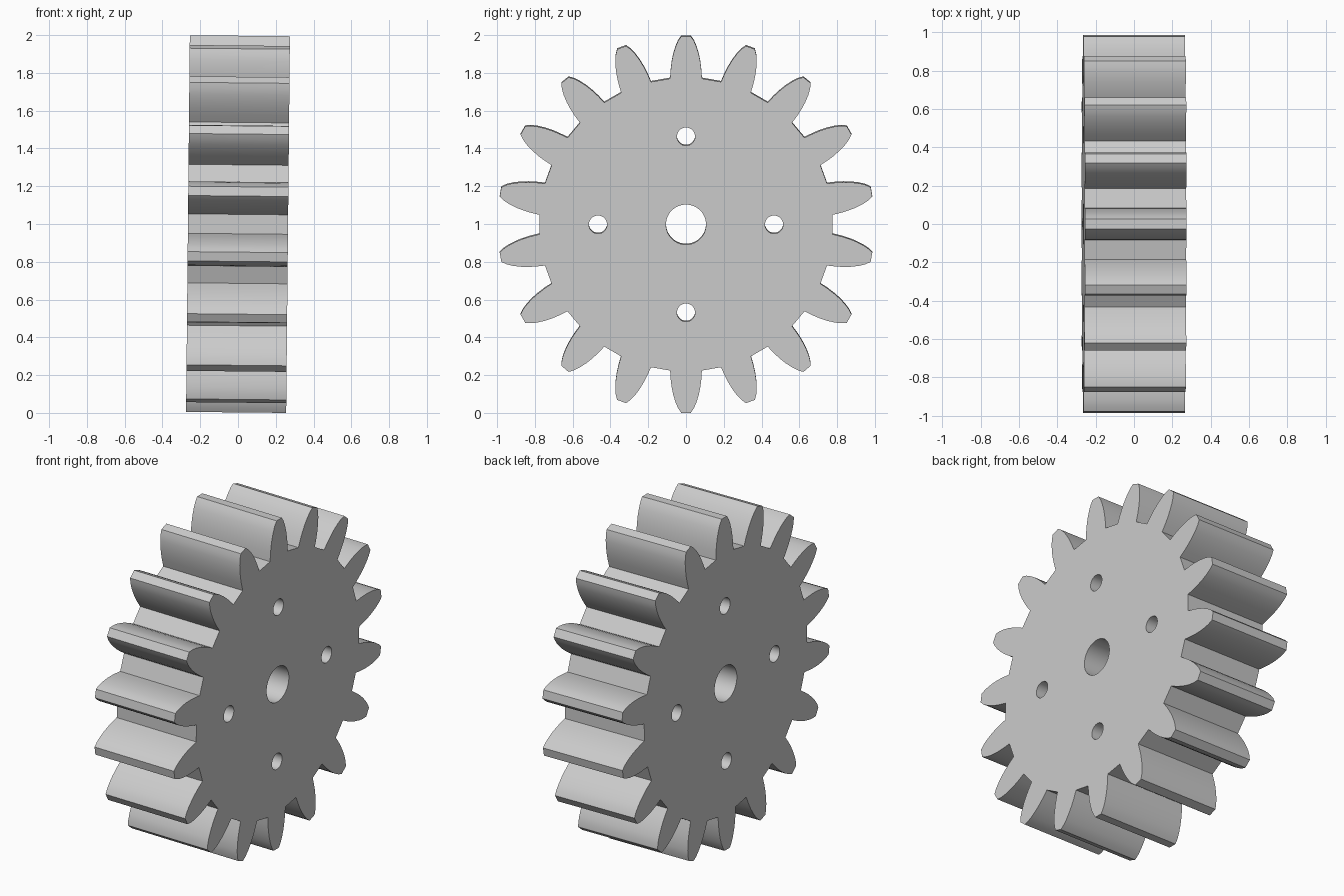
import bpy, bmesh
from math import sin, cos, pi, radians
from mathutils import Vector, Matrix

cube = bpy.data.objects.get("Cube")
if cube:
    bpy.data.objects.remove(cube, do_unlink=True)

TEETH = 18
WIDTH = 0.53
# Half tooth profile: (half width, distance from axle), root to tip
FLANK = [(0.084, 0.773), (0.081, 0.82), (0.076, 0.86), (0.068, 0.90),
         (0.056, 0.94), (0.042, 0.972), (0.025, 0.997)]

steel = bpy.data.materials.new("plain grey")
steel.use_nodes = True
grey = (0.6, 0.6, 0.6, 1)
steel.diffuse_color = grey
steel.node_tree.nodes["Principled BSDF"].inputs["Base Color"].default_value = grey


def circle(cy, cz, r, n):
    return [(cy + r * cos(2 * pi * i / n), cz + r * sin(2 * pi * i / n)) for i in range(n)]


def add_loop(bm, points):
    verts = [bm.verts.new((-WIDTH / 2, y, z)) for y, z in points]
    return [bm.edges.new((a, verts[i - 1])) for i, a in enumerate(verts)]


# Toothed outline
tooth = [(-w, r) for w, r in FLANK] + [(w, r) for w, r in reversed(FLANK)]
outline = []
for i in range(TEETH):
    a = 2 * pi * i / TEETH
    outline += [(w * cos(a) + r * sin(a), r * cos(a) - w * sin(a)) for w, r in tooth]

# Face with axle hole and four bolt holes
bm = bmesh.new()
edges = add_loop(bm, outline)
edges += add_loop(bm, circle(0, 0, 0.106, 64))
for y, z in ((1, 0), (0, 1), (-1, 0), (0, -1)):
    edges += add_loop(bm, circle(0.466 * y, 0.466 * z, 0.048, 40))
bmesh.ops.triangle_fill(bm, use_beauty=True, edges=edges, normal=Vector((-1, 0, 0)))

# Thickness
result = bmesh.ops.extrude_face_region(bm, geom=bm.faces[:], use_keep_orig=True)
far = [g for g in result["geom"] if isinstance(g, bmesh.types.BMVert)]
bmesh.ops.translate(bm, vec=(WIDTH, 0, 0), verts=far)
bmesh.ops.recalc_face_normals(bm, faces=bm.faces[:])

# Slight lean, standing on the ground
bm.transform(Matrix.Rotation(radians(0.57), 4, 'Y'))
low = min(v.co.z for v in bm.verts)
bmesh.ops.translate(bm, vec=(0, 0, -low), verts=bm.verts[:])

mesh = bpy.data.meshes.new("spur_gear")
bm.to_mesh(mesh)
bm.free()
mesh.materials.append(steel)
gear = bpy.data.objects.new("spur_gear", mesh)
bpy.context.collection.objects.link(gear)

for o in bpy.context.selected_objects:
    o.select_set(False)
gear.select_set(True)
bpy.context.view_layer.objects.active = gear
bpy.ops.object.shade_smooth_by_angle(angle=radians(25))
